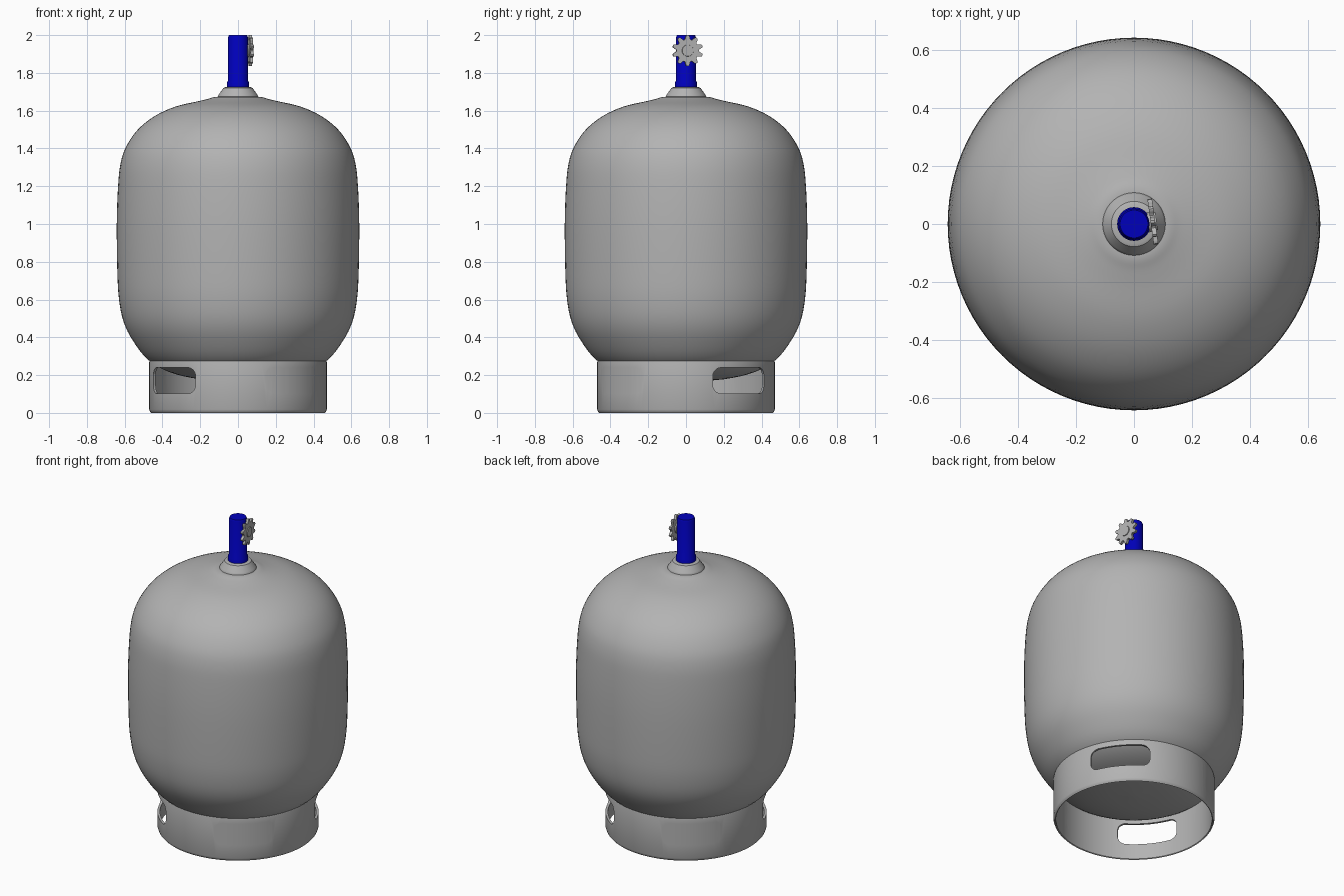
import bpy, bmesh
from math import radians, sin, cos, pi
from mathutils import Matrix

cube = bpy.data.objects.get("Cube")
if cube:
    bpy.data.objects.remove(cube, do_unlink=True)


def material(name, color, rough=0.5):
    m = bpy.data.materials.new(name)
    m.use_nodes = True
    m.diffuse_color = color
    bsdf = m.node_tree.nodes["Principled BSDF"]
    bsdf.inputs["Base Color"].default_value = color
    bsdf.inputs["Roughness"].default_value = rough
    return m


GREY = material("painted grey steel", (0.45, 0.45, 0.45, 1))
BLUE = material("blue valve", (0.0, 0.0, 0.5, 1))


def add_object(name, bm, mat, smooth=35):
    bmesh.ops.recalc_face_normals(bm, faces=bm.faces)
    mesh = bpy.data.meshes.new(name)
    bm.to_mesh(mesh)
    bm.free()
    obj = bpy.data.objects.new(name, mesh)
    bpy.context.collection.objects.link(obj)
    mesh.materials.append(mat)
    bpy.ops.object.select_all(action='DESELECT')
    obj.select_set(True)
    bpy.context.view_layer.objects.active = obj
    if smooth:
        bpy.ops.object.shade_smooth_by_angle(angle=radians(smooth))
    return obj


def spline(points, steps=4):
    """Catmull-Rom refinement of a profile."""
    out = []
    for i in range(len(points) - 1):
        a, b, c, d = (points[max(0, min(len(points) - 1, i + k))] for k in (-1, 0, 1, 2))
        for s in range(steps):
            t = s / steps
            out.append(tuple(
                0.5 * (2 * q + (r - p) * t + (2 * p - 5 * q + 4 * r - s4) * t * t
                       + (3 * q - p - 3 * r + s4) * t ** 3)
                for p, q, r, s4 in zip(a, b, c, d)))
    return out + [points[-1]]


def lathe(name, profile, mat, segments=96, closed=False, smooth=35):
    """Revolve (radius, height) points around the z axis."""
    bm = bmesh.new()
    verts = [bm.verts.new((r, 0, z)) for r, z in profile]
    loop = verts + verts[:1] if closed else verts
    edges = [bm.edges.new(pair) for pair in zip(loop, loop[1:])]
    bmesh.ops.spin(bm, geom=verts + edges, axis=(0, 0, 1), cent=(0, 0, 0),
                   angle=2 * pi, steps=segments)
    bmesh.ops.remove_doubles(bm, verts=bm.verts, dist=0.0002)
    return add_object(name, bm, mat, smooth)


# Tank body, with a soft raised ring around the neck
lathe("tank_body", spline([
    (0, 0.165), (0.2, 0.178), (0.36, 0.215), (0.475, 0.28), (0.555, 0.38),
    (0.605, 0.48), (0.63, 0.6), (0.639, 0.75), (0.642, 1.0), (0.635, 1.2),
    (0.622, 1.32), (0.592, 1.41), (0.53, 1.5), (0.44, 1.572), (0.33, 1.622),
    (0.21, 1.65), (0.16, 1.662), (0.125, 1.672), (0.09, 1.674), (0, 1.674)]), GREY)

# Neck collar
lathe("neck_collar", [(0, 1.66), (0.108, 1.66), (0.108, 1.675), (0.102, 1.685),
                      (0.083, 1.712), (0.078, 1.72), (0.068, 1.724), (0, 1.724)], GREY, 64)

# Foot ring with four rounded slots
foot = lathe("foot_ring", [(0.456, 0.29), (0.468, 0.278), (0.47, 0.27), (0.47, 0.018),
                           (0.466, 0.007), (0.46, 0), (0.455, 0.004), (0.455, 0.018)],
             GREY, closed=True)
for turn in (39.5, 129.5):
    bm = bmesh.new()
    bmesh.ops.create_cube(bm, size=1, matrix=Matrix.Diagonal((1.4, 0.35, 0.138, 1)))
    along = [e for e in bm.edges if abs(e.verts[0].co.x - e.verts[1].co.x) > 1]
    bmesh.ops.bevel(bm, geom=along, offset=0.045, segments=6, profile=0.5, affect='EDGES')
    bm.transform(Matrix.Translation((0, 0, 0.171)) @ Matrix.Rotation(radians(turn), 4, 'Z'))
    cutter = add_object("slot_cutter", bm, GREY, 0)
    cutter.hide_render = True
    cut = foot.modifiers.new("slots", 'BOOLEAN')
    cut.operation, cut.solver, cut.object = 'DIFFERENCE', 'EXACT', cutter
    bpy.context.view_layer.objects.active = foot
    bpy.ops.object.modifier_apply(modifier=cut.name)
    bpy.data.objects.remove(cutter, do_unlink=True)
bpy.ops.object.select_all(action='DESELECT')
foot.select_set(True)
bpy.ops.object.shade_smooth_by_angle(angle=radians(35))

# Valve stem with a slightly wider base
lathe("valve_stem", [(0, 1.715), (0.058, 1.715), (0.058, 1.75), (0.053, 1.758),
                     (0.053, 1.988), (0.048, 2.0), (0, 2.0)], BLUE, 48)

# Handwheel: a scalloped disc and its hub, on the left side of the stem
place = (Matrix.Translation((0.064, 0.008, 1.918)) @ Matrix.Rotation(radians(8), 4, 'Z')
         @ Matrix.Rotation(radians(90), 4, 'Y'))
TEETH, STEPS = 10, 12
bm = bmesh.new()
rim = []
for i in range(TEETH * STEPS):
    a = 2 * pi * i / (TEETH * STEPS)
    wave = cos(TEETH * a)
    r = 0.071 + 0.011 * max(-1, min(1, 1.5 * wave))
    rim.append(bm.verts.new((r * cos(a), r * sin(a), -0.007)))
disc = bm.faces.new(rim)
raised = bmesh.ops.extrude_face_region(bm, geom=[disc])["geom"]
bmesh.ops.translate(bm, vec=(0, 0, 0.016),
                    verts=[v for v in raised if isinstance(v, bmesh.types.BMVert)])
bmesh.ops.create_cone(bm, cap_ends=True, segments=24, radius1=0.035, radius2=0.03,
                      depth=0.03, matrix=Matrix.Translation((0, 0, -0.001)))
bm.transform(place)
add_object("handwheel", bm, GREY)
